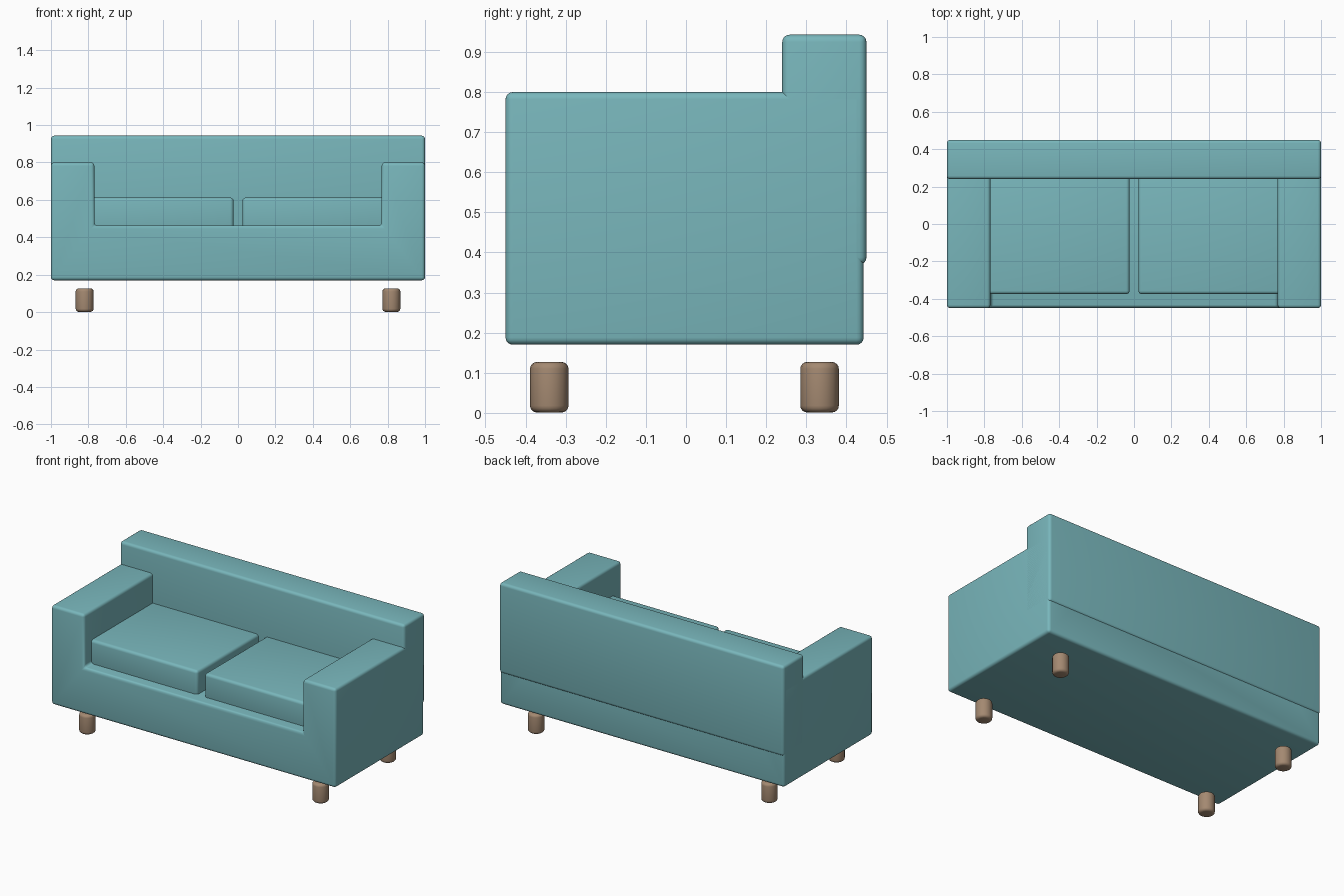
import bpy, bmesh, math

if "Cube" in bpy.data.objects:
    bpy.data.objects.remove(bpy.data.objects["Cube"])

def material(name, rgb):
    m = bpy.data.materials.new(name)
    m.diffuse_color = (*rgb, 1)
    m.use_nodes = True
    m.node_tree.nodes["Principled BSDF"].inputs["Base Color"].default_value = m.diffuse_color
    return m

teal = material("teal fabric", (0.19, 0.47, 0.50))
wood = material("brown wood", (0.37, 0.25, 0.165))

def finish(obj, mat, bevel):
    """Colour, round the edges and smooth."""
    obj.data.materials.append(mat)
    b = obj.modifiers.new("rounded edges", 'BEVEL')
    b.width, b.segments, b.limit_method = bevel, 4, 'ANGLE'
    b.angle_limit = math.radians(40)
    bpy.ops.object.select_all(action='DESELECT')
    obj.select_set(True)
    bpy.context.view_layer.objects.active = obj
    bpy.ops.object.modifier_apply(modifier=b.name)
    bpy.ops.object.shade_smooth_by_angle(angle=math.radians(35))

def extrude_profile(name, pts, y0, y1, bevel=0.018):
    """Extrude an (x, z) outline from y0 to y1."""
    me = bpy.data.meshes.new(name)
    bm = bmesh.new()
    face = bm.faces.new([bm.verts.new((x, y0, z)) for x, z in pts])
    ext = bmesh.ops.extrude_face_region(bm, geom=[face])
    verts = [g for g in ext['geom'] if isinstance(g, bmesh.types.BMVert)]
    bmesh.ops.translate(bm, verts=verts, vec=(0, y1 - y0, 0))
    bmesh.ops.recalc_face_normals(bm, faces=bm.faces)
    bm.to_mesh(me)
    bm.free()
    obj = bpy.data.objects.new(name, me)
    bpy.context.collection.objects.link(obj)
    finish(obj, teal, bevel)

def box(name, x0, x1, y0, y1, z0, z1):
    extrude_profile(name, [(x0, z0), (x1, z0), (x1, z1), (x0, z1)], y0, y1)

# Base and both arms as one U-shaped body
half = [(1, 0.17), (1, 0.80), (0.768, 0.80), (0.768, 0.463)]
extrude_profile("base_and_arms", half + [(-x, z) for x, z in reversed(half)], -0.45, 0.443)

# Backrest
box("backrest", -1, 1, 0.24, 0.45, 0.37, 0.943)

# Seat cushions and legs, mirrored left and right
for side, s in (("left", -1), ("right", 1)):
    xs = sorted((s * 0.024, s * 0.79))
    box(side + "_cushion", xs[0], xs[1], -0.375, 0.27, 0.44, 0.612)
    for end, y in (("front", -0.341), ("back", 0.333)):
        bpy.ops.mesh.primitive_cylinder_add(vertices=16, radius=0.048, depth=0.126,
                                            location=(s * 0.82, y, 0.064))
        leg = bpy.context.object
        leg.name = f"{side}_{end}_leg"
        finish(leg, wood, 0.017)
